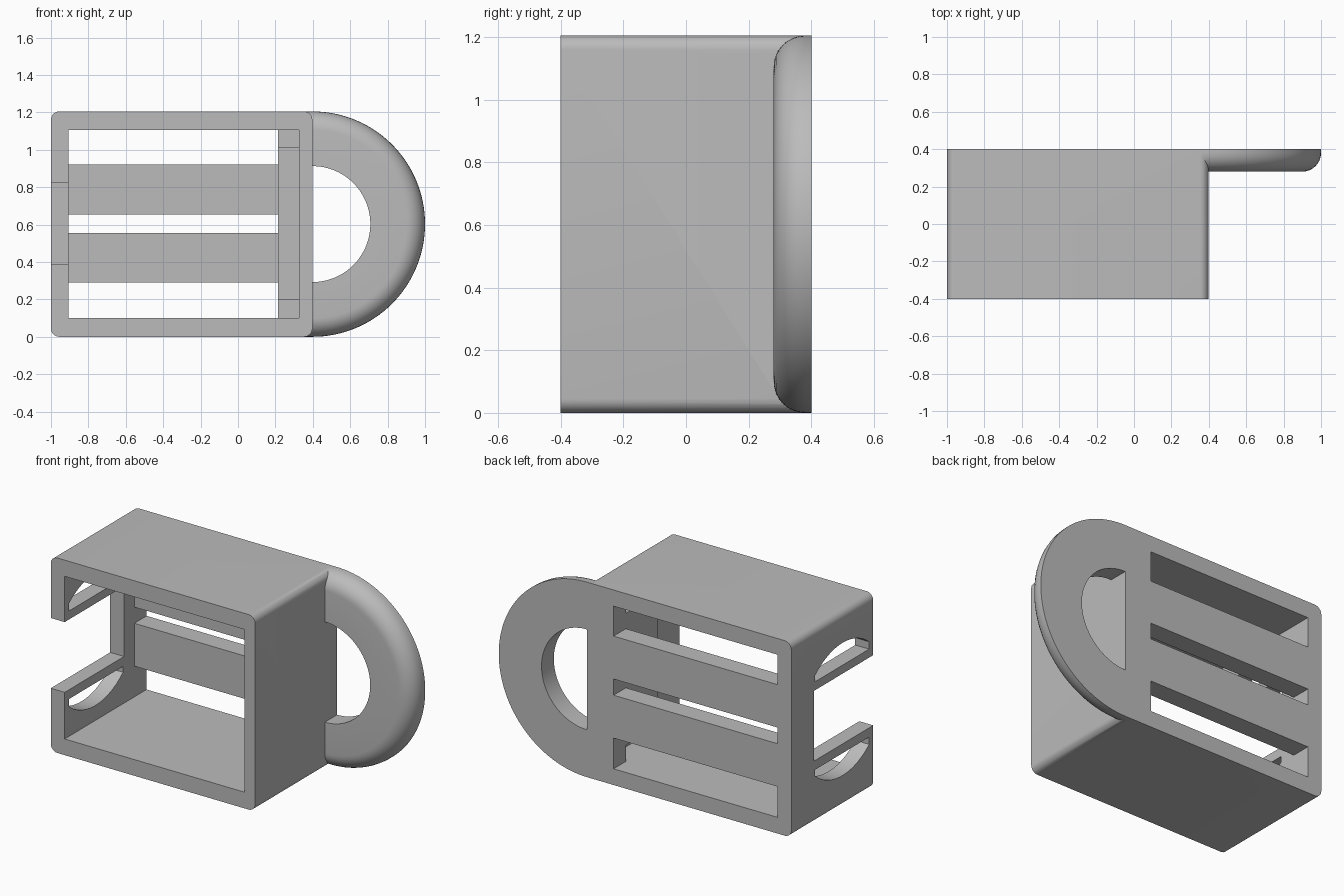
import bpy, bmesh, math
from mathutils import Vector

if "Cube" in bpy.data.objects:
    bpy.data.objects.remove(bpy.data.objects["Cube"])

H = 1.205            # overall height
MID = H / 2
RIGHT = 1 - MID      # outer face of the right wall
BACK, PLATE = 0.4, 0.28

grey = bpy.data.materials.new("plain grey")
grey.use_nodes = True
tone = (0.5, 0.5, 0.5, 1)
grey.diffuse_color = tone
grey.node_tree.nodes["Principled BSDF"].inputs["Base Color"].default_value = tone


def finish(name, bm):
    bmesh.ops.recalc_face_normals(bm, faces=bm.faces)
    mesh = bpy.data.meshes.new(name)
    bm.to_mesh(mesh)
    bm.free()
    mesh.materials.append(grey)
    ob = bpy.data.objects.new(name, mesh)
    bpy.context.collection.objects.link(ob)
    return ob


def loft(name, loops):
    """Skin a row of equal loops and cap both ends."""
    bm = bmesh.new()
    rows = [[bm.verts.new(p) for p in loop] for loop in loops]
    n = len(rows[0])
    for a, b in zip(rows, rows[1:]):
        for i in range(n):
            j = (i + 1) % n
            bm.faces.new((a[i], a[j], b[j], b[i]))
    bm.faces.new(rows[0])
    bm.faces.new(rows[-1])
    return finish(name, bm)


def block(name, x, y, z):
    return loft(name, [[(x[0], v, z[0]), (x[1], v, z[0]), (x[1], v, z[1]), (x[0], v, z[1])] for v in y])


def combine(target, other, operation):
    mod = target.modifiers.new(operation.lower(), 'BOOLEAN')
    mod.object, mod.operation, mod.solver = other, operation, 'EXACT'
    bpy.context.view_layer.objects.active = target
    bpy.ops.object.modifier_apply(modifier=mod.name)
    bpy.data.objects.remove(other)


# Outer case with rounded long edges
r = 0.045
outline = []
for cx, cz, start in ((RIGHT - r, H - r, 0), (r - 1, H - r, 90), (r - 1, r, 180), (RIGHT - r, r, 270)):
    for k in range(9):
        a = math.radians(start + k * 90 / 8)
        outline.append((cx + r * math.cos(a), cz + r * math.sin(a)))
case = loft("holder_case", [[(x, y, z) for x, z in outline] for y in (-BACK, BACK)])

# Half-round strap loop with a rounded front rim, run a little into the case
f = 0.1
section = [(0.31, BACK), (0.31, PLATE)]
for k in range(9):
    a = math.radians(k * 90 / 8)
    section.append((MID - f + f * math.sin(a), PLATE + f - f * math.cos(a)))
section.append((MID, BACK))
stations = [(0.35, 90)] + [(RIGHT, 90 - i * 180 / 64) for i in range(65)] + [(0.35, -90)]
loops = []
for cx, deg in stations:
    a = math.radians(deg)
    loops.append([(cx + d * math.cos(a), y, MID + d * math.sin(a)) for d, y in section])
combine(case, loft("strap_loop", loops), 'UNION')

# Open cavity, back slots and left wall gap
inner_left, inner_right, slot_end = -0.905, 0.325, 0.215
floor, ceiling = 0.1, 1.105
combine(case, block("cavity", (inner_left, inner_right), (-0.6, PLATE), (floor, ceiling)), 'DIFFERENCE')
for low, high in ((floor, 0.29), (0.555, 0.655), (0.92, ceiling)):
    combine(case, block("slot", (inner_left, slot_end), (0.2, 0.6), (low, high)), 'DIFFERENCE')
combine(case, block("gap", (-1.2, -0.8), (-0.6, 0.18), (0.388, 0.822)), 'DIFFERENCE')

# Arched windows above and below the gap, leaving a thin lip
cy, rad, front, rear = -0.1, 0.41, -0.36, 0.17
arch = [(front, 0.272), (rear, 0.272)]
for k in range(17):
    y = rear + (front - rear) * k / 16
    arch.append((y, math.sqrt(rad ** 2 - (y - cy) ** 2)))
for side in (1, -1):
    cutter = loft("window", [[(x, y, MID + side * h) for y, h in arch] for x in (-1.2, -0.8)])
    combine(case, cutter, 'DIFFERENCE')

# Stop pad on the inside of the right wall
combine(case, block("stop_pad", (slot_end, inner_right + 0.02), (-0.03, PLATE + 0.02), (0.2, 1.015)), 'UNION')

bpy.ops.object.select_all(action='DESELECT')
case.select_set(True)
bpy.context.view_layer.objects.active = case
bpy.ops.object.shade_smooth_by_angle(angle=math.radians(30))
